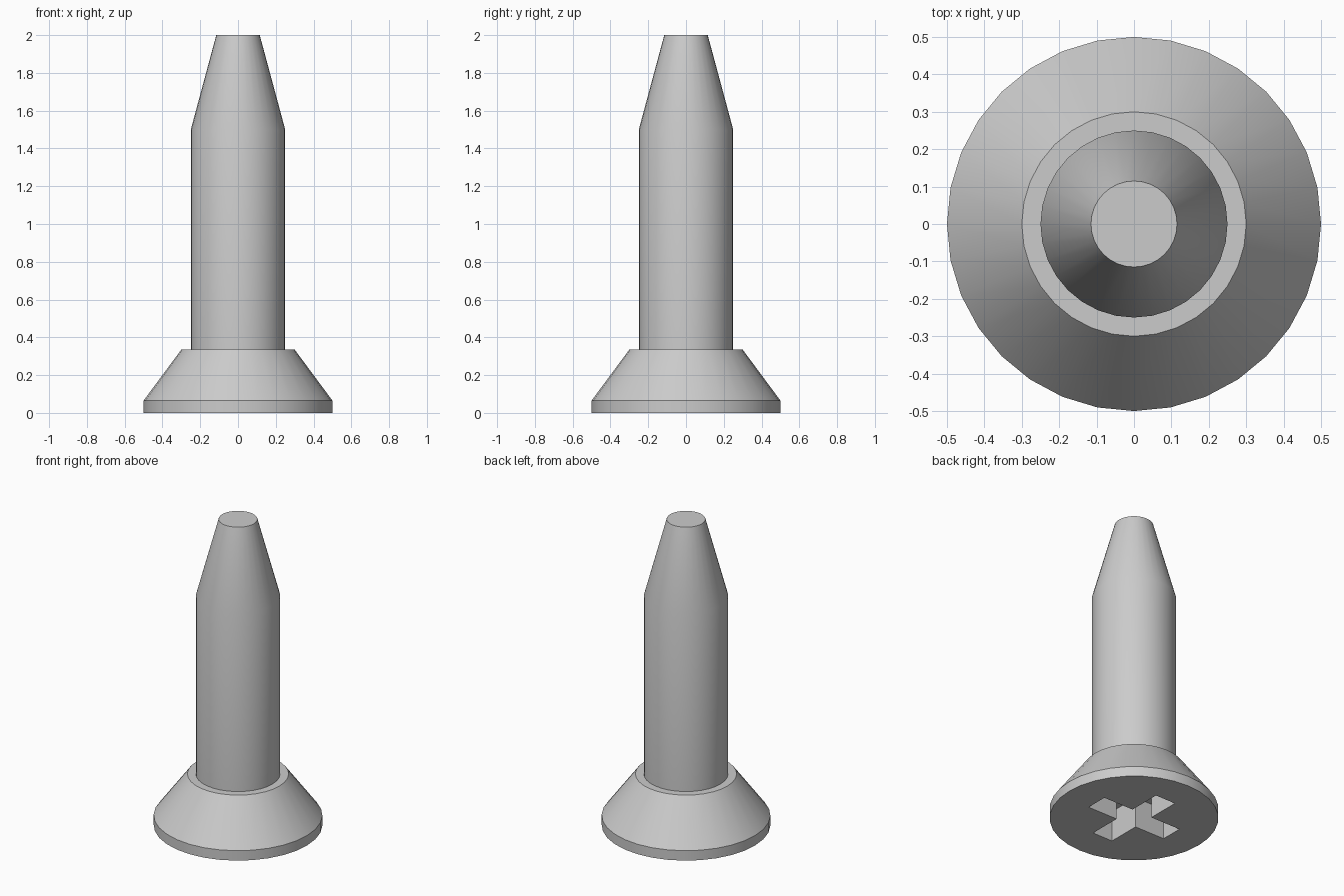
import bpy, bmesh
from math import cos, sin, pi

SIDES = 32

cube = bpy.data.objects.get("Cube")
if cube:
    bpy.data.objects.remove(cube, do_unlink=True)

# One plain grey metal
metal = bpy.data.materials.new("grey_metal")
metal.use_nodes = True
grey = (0.6, 0.6, 0.6, 1)
metal.diffuse_color = grey
metal.node_tree.nodes["Principled BSDF"].inputs["Base Color"].default_value = grey


def stacked(name, loops):
    """Closed solid through a stack of matching point loops."""
    bm = bmesh.new()
    rings = [[bm.verts.new(p) for p in loop] for loop in loops]
    for low, high in zip(rings, rings[1:]):
        n = len(low)
        for i in range(n):
            j = (i + 1) % n
            bm.faces.new((low[i], low[j], high[j], high[i]))
    bm.faces.new(rings[0][::-1])
    bm.faces.new(rings[-1])
    bmesh.ops.recalc_face_normals(bm, faces=bm.faces)
    mesh = bpy.data.meshes.new(name)
    bm.to_mesh(mesh)
    bm.free()
    mesh.materials.append(metal)
    obj = bpy.data.objects.new(name, mesh)
    bpy.context.collection.objects.link(obj)
    return obj


def turned(name, profile):
    """Round part from (radius, height) pairs."""
    angles = [2 * pi * i / SIDES for i in range(SIDES)]
    return stacked(name, [[(r * cos(a), r * sin(a), z) for a in angles]
                          for r, z in profile])


def activate(obj):
    bpy.ops.object.select_all(action="DESELECT")
    obj.select_set(True)
    bpy.context.view_layer.objects.active = obj


# Countersunk head and tapered shank
head = turned("head", [(0.5, 0), (0.5, 0.065), (0.3, 0.335)])
shank = turned("shank", [(0.25, 0.3), (0.25, 1.5), (0.115, 2)])

# Cross-shaped driver recess, cut into the underside of the head
arm, half, depth = 0.29, 0.073, 0.2
corner = [(arm, -half), (arm, half), (half, half)]
cross = []
for turn in range(4):
    cross += corner
    corner = [(-y, x) for x, y in corner]
cutter = stacked("recess_cutter", [[(x, y, z) for x, y in cross]
                                   for z in (-0.1, depth)])
cutter.hide_render = True
cut = head.modifiers.new("recess", "BOOLEAN")
cut.operation = "DIFFERENCE"
cut.solver = "EXACT"
cut.object = cutter
activate(head)
bpy.ops.object.modifier_apply(modifier=cut.name)
bpy.data.objects.remove(cutter, do_unlink=True)

# Smooth round sides, crisp rims
for part in (head, shank):
    activate(part)
    bpy.ops.object.shade_smooth_by_angle(angle=pi / 6)
